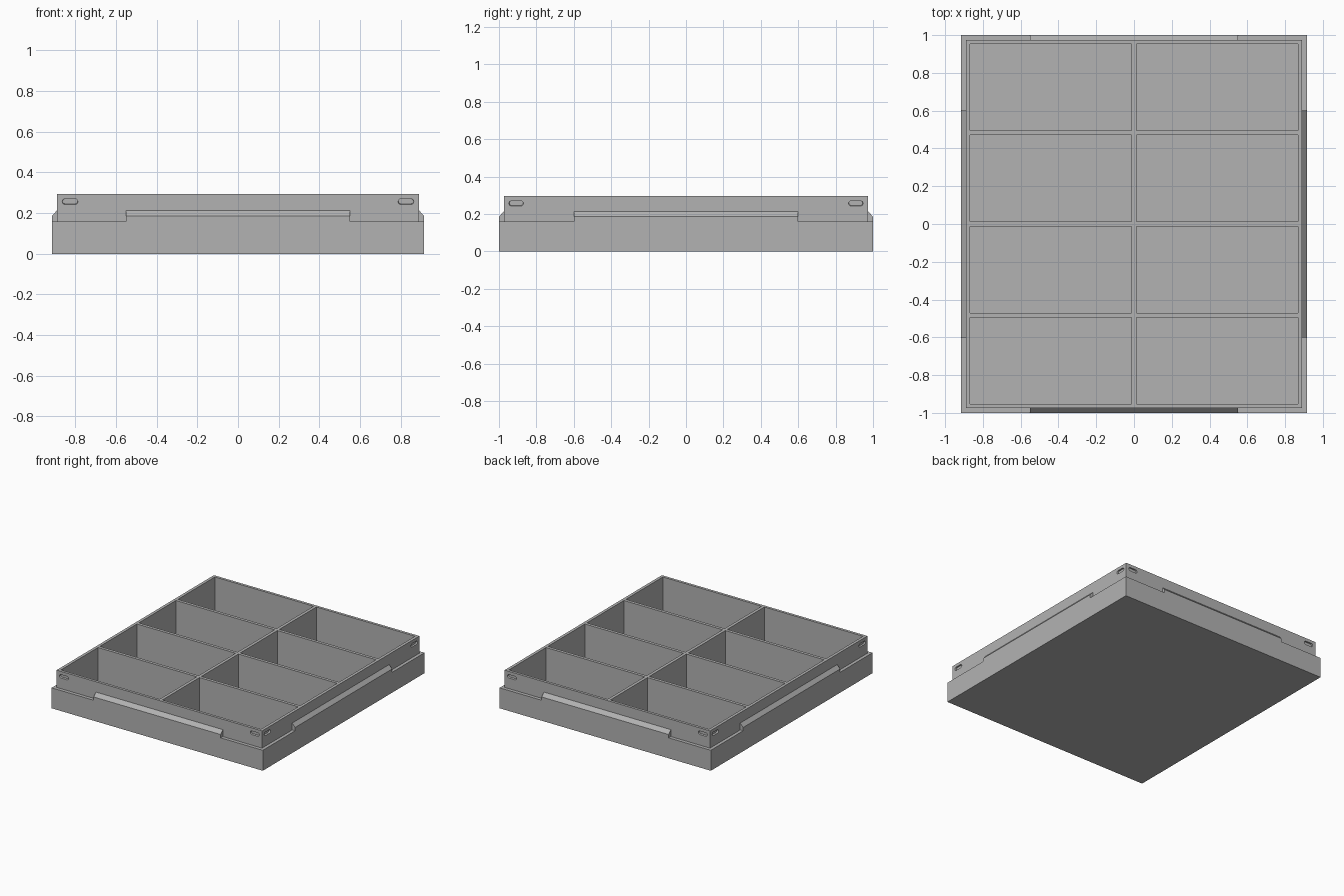
import bpy, bmesh, math
from mathutils import Matrix, Vector

cube = bpy.data.objects.get("Cube")
if cube:
    bpy.data.objects.remove(cube, do_unlink=True)

# Main sizes
BASE_X, BASE_Y, BASE_H = 0.915, 1.0, 0.16
RIM_X, RIM_Y, TOP = 0.89, 0.973, 0.295
CELL_X, CELL_Y, FLOOR = 0.867, 0.952, 0.022
DIVIDER = 0.024

grey = bpy.data.materials.new("plain grey")
grey.use_nodes = True
grey.diffuse_color = (0.45, 0.45, 0.45, 1)
grey.node_tree.nodes["Principled BSDF"].inputs["Base Color"].default_value = (0.45, 0.45, 0.45, 1)


def make_object(name, bm):
    bmesh.ops.recalc_face_normals(bm, faces=bm.faces)
    mesh = bpy.data.meshes.new(name)
    bm.to_mesh(mesh)
    bm.free()
    mesh.materials.append(grey)
    obj = bpy.data.objects.new(name, mesh)
    bpy.context.collection.objects.link(obj)
    return obj


def box(name, low, high):
    bm = bmesh.new()
    low, high = Vector(low), Vector(high)
    size = Matrix.Diagonal((high - low).to_4d())
    size[3][3] = 1
    bmesh.ops.create_cube(bm, size=1, matrix=Matrix.Translation((low + high) / 2) @ size)
    return make_object(name, bm)


def loft(name, first, second, matrix):
    """Solid between two matching outlines."""
    bm = bmesh.new()
    a = [bm.verts.new(matrix @ Vector(p)) for p in first]
    b = [bm.verts.new(matrix @ Vector(p)) for p in second]
    bm.faces.new(a)
    bm.faces.new(b)
    for i in range(len(a)):
        j = (i + 1) % len(a)
        bm.faces.new((a[i], a[j], b[j], b[i]))
    return make_object(name, bm)


def combine(target, tool, operation):
    mod = target.modifiers.new("combine", 'BOOLEAN')
    mod.operation, mod.solver, mod.object = operation, 'EXACT', tool
    graph = bpy.context.evaluated_depsgraph_get()
    mesh = bpy.data.meshes.new_from_object(target.evaluated_get(graph))
    target.modifiers.clear()
    target.data = mesh
    bpy.data.objects.remove(tool, do_unlink=True)


def stadium(y, half, radius, lift=0.0):
    points = []
    for k in range(18):
        step = k if k < 9 else k - 1
        side = 1 if k < 9 else -1
        angle = math.pi * (step / 8 - 0.5)
        points.append((side * half + radius * math.cos(angle), y, lift + radius * math.sin(angle)))
    return points


# Stepped tray body
tray = box("tray", (-BASE_X, -BASE_Y, 0), (BASE_X, BASE_Y, BASE_H))
upper = box("rim", (-RIM_X, -RIM_Y, 0.05), (RIM_X, RIM_Y, TOP))
combine(tray, upper, 'UNION')

# Each side: turn, distance of outer face, rim face, ledge half width, slot position
sides = [(0, BASE_Y, RIM_Y, 0.55, 0.826), (90, BASE_X, RIM_X, 0.6, 0.908),
         (180, BASE_Y, RIM_Y, 0.55, 0.826), (270, BASE_X, RIM_X, 0.6, 0.908)]
for turn, outer, rim, half, slot in sides:
    spin = Matrix.Rotation(math.radians(turn), 4, 'Z')
    # Chamfered ledge in the middle of the side
    profile = [(-outer, BASE_H), (-outer, 0.186), (-rim, 0.214), (0.01 - rim, 0.214), (0.01 - rim, BASE_H)]
    ledge = loft("ledge", [(-half, y, z) for y, z in profile], [(half, y, z) for y, z in profile], spin)
    combine(tray, ledge, 'UNION')
    # Shallow rounded slots near the corners
    for s in (-1, 1):
        place = spin @ Matrix.Translation((s * slot, -rim, 0.255))
        cutter = loft("slot", stadium(-0.01, 0.025, 0.015), stadium(0.012, 0.025, 0.012, 0.003), place)
        combine(tray, cutter, 'DIFFERENCE')

# Compartments, two across and four deep
width = CELL_X - DIVIDER / 2
depth = (2 * CELL_Y - 3 * DIVIDER) / 4
for col in range(2):
    for row in range(4):
        x = -CELL_X + col * (width + DIVIDER)
        y = -CELL_Y + row * (depth + DIVIDER)
        cell = box("compartment", (x, y, FLOOR), (x + width, y + depth, TOP + 0.1))
        combine(tray, cell, 'DIFFERENCE')
